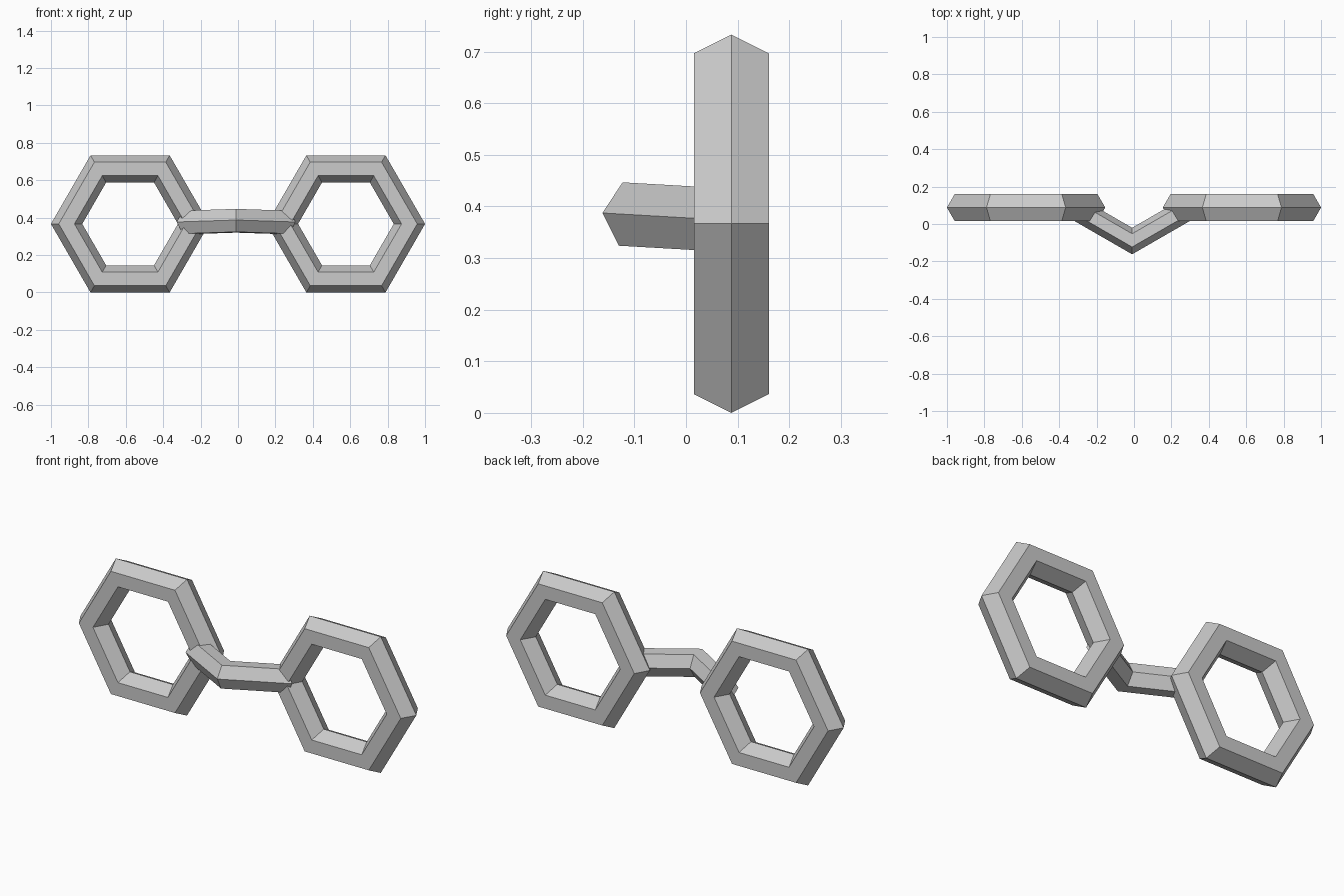
import bpy, bmesh
from math import radians, cos, sin, pi

if "Cube" in bpy.data.objects:
    bpy.data.objects.remove(bpy.data.objects["Cube"])


def hex_tube(name, major, minor, angles, closed, location, tilt):
    """Hexagonal section swept around an arc in the local XY plane."""
    bm = bmesh.new()
    rings = []
    for a in map(radians, angles):
        ring = []
        for k in range(6):
            d = major + minor * cos(k * pi / 3)
            ring.append(bm.verts.new((d * cos(a), d * sin(a), minor * sin(k * pi / 3))))
        rings.append(ring)
    pairs = list(zip(rings, rings[1:]))
    if closed:
        pairs.append((rings[-1], rings[0]))
    else:
        bm.faces.new(rings[0])
        bm.faces.new(rings[-1])
    for r0, r1 in pairs:
        for k in range(6):
            j = (k + 1) % 6
            bm.faces.new((r0[k], r1[k], r1[j], r0[j]))
    bmesh.ops.recalc_face_normals(bm, faces=bm.faces)
    mesh = bpy.data.meshes.new(name)
    bm.to_mesh(mesh)
    bm.free()
    ob = bpy.data.objects.new(name, mesh)
    ob.location = location
    ob.rotation_euler.x = radians(tilt)
    bpy.context.collection.objects.link(ob)
    return ob


# Two upright hexagonal rims
for side, label in ((-1, "left"), (1, "right")):
    hex_tube(label + "_rim", 0.3395, 0.0837, range(0, 360, 60), True,
             (side * 0.577, 0.088, 0.3665), 90)

# Bent bridge: two sides of a smaller hexagonal ring, tipped slightly up at the front
hex_tube("bridge", 0.295, 0.071, (210, 270, 330), False,
         (-0.01, 0.2035, 0.3663), -3.3)
